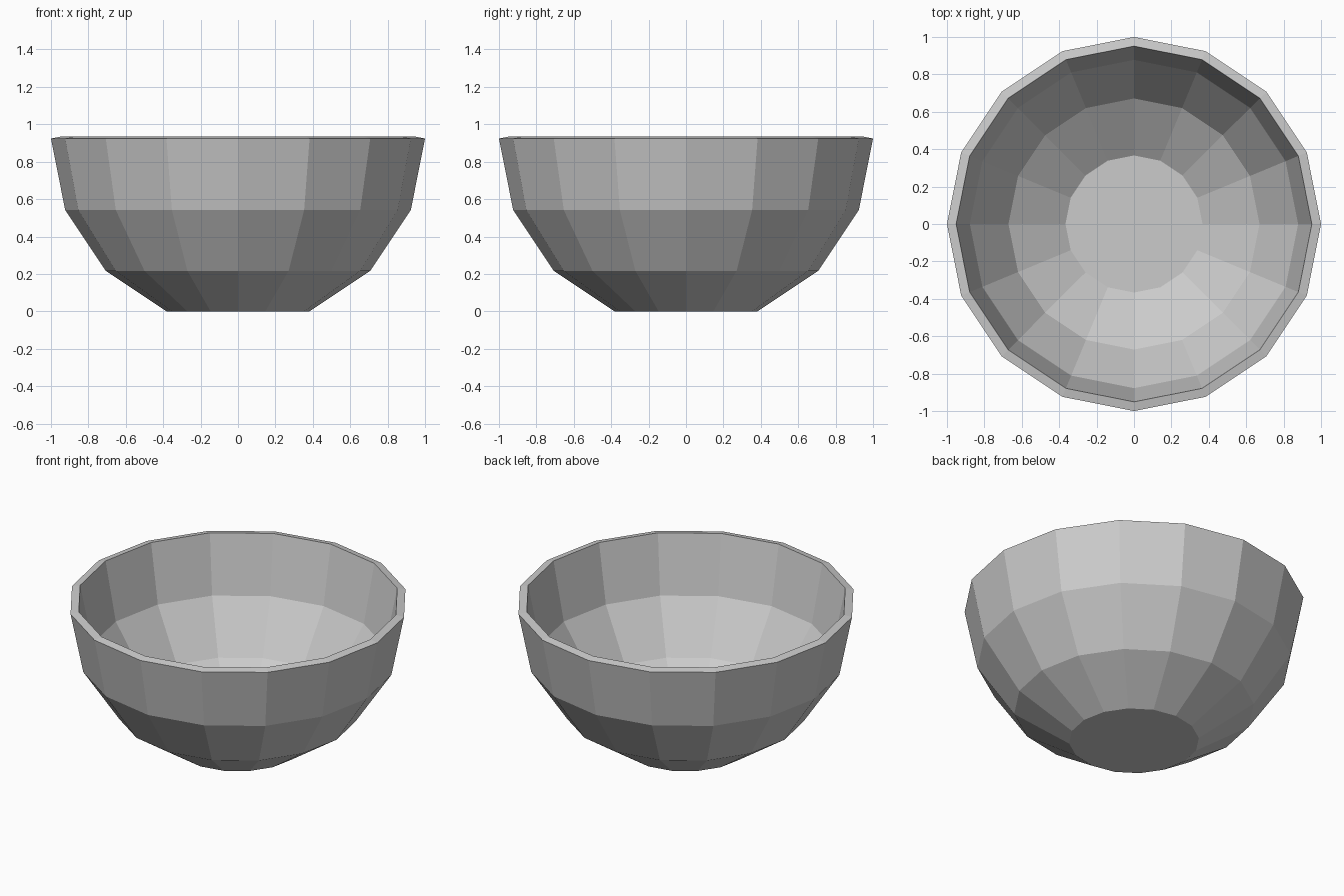
import bpy, bmesh
from math import sin, cos, pi

if "Cube" in bpy.data.objects:
    bpy.data.objects.remove(bpy.data.objects["Cube"])

SEGMENTS = 16
STEP = pi / 8          # eight-ring sphere, cut at its equator
THICKNESS = 0.05

# Outer shell: lower half of a faceted sphere with a flat base
bm = bmesh.new()
rings = []
for k in range(1, 5):
    radius, z = sin(k * STEP), cos(STEP) - cos(k * STEP)
    rings.append([bm.verts.new((radius * cos(2 * pi * i / SEGMENTS),
                                radius * sin(2 * pi * i / SEGMENTS), z))
                  for i in range(SEGMENTS)])

bm.faces.new(rings[0][::-1])
for low, high in zip(rings, rings[1:]):
    for i in range(SEGMENTS):
        j = (i + 1) % SEGMENTS
        bm.faces.new((low[i], low[j], high[j], high[i]))

mesh = bpy.data.meshes.new("bowl")
bm.to_mesh(mesh)
bm.free()
bowl = bpy.data.objects.new("bowl", mesh)
bpy.context.collection.objects.link(bowl)

# Wall thickness, grown inward
wall = bowl.modifiers.new("wall", 'SOLIDIFY')
wall.thickness = THICKNESS
wall.offset = -1
